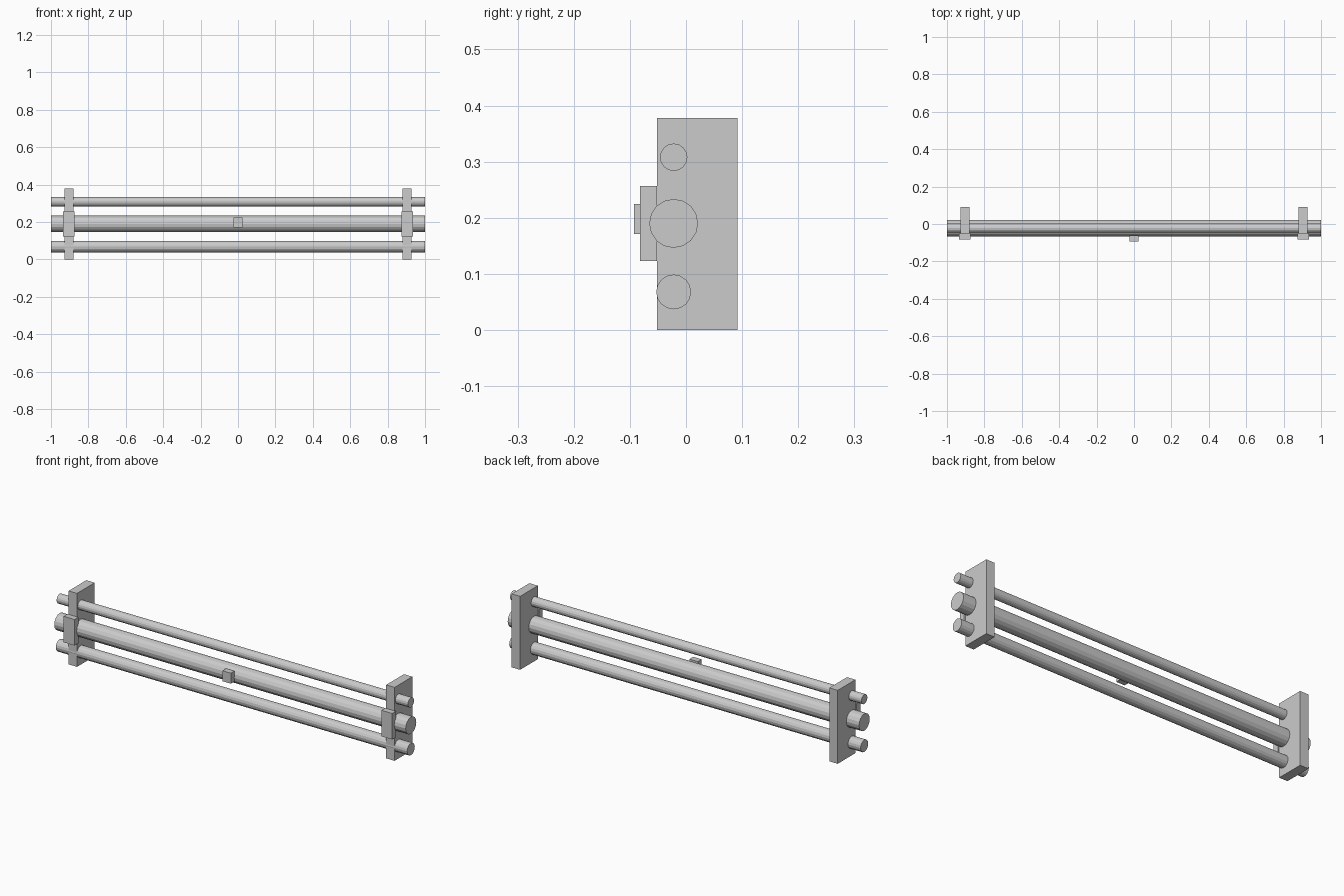
import bpy, math

if "Cube" in bpy.data.objects:
    bpy.data.objects.remove(bpy.data.objects["Cube"])


def box(name, x, y, z):
    """Box from (min, max) ranges on each axis."""
    bpy.ops.mesh.primitive_cube_add(size=1, location=[(a + b) / 2 for a, b in (x, y, z)])
    o = bpy.context.object
    o.name = name
    o.scale = [b - a for a, b in (x, y, z)]
    bpy.ops.object.transform_apply(location=False, rotation=False, scale=True)


def pipe(name, z, r, sides):
    """Full-length horizontal pipe along x."""
    bpy.ops.mesh.primitive_cylinder_add(vertices=sides, radius=r, depth=2,
                                        location=(0, -0.022, z),
                                        rotation=(0, math.pi / 2, 0))
    bpy.context.object.name = name


# Three parallel pipes
pipe("upper_pipe", 0.308, 0.0245, 16)
pipe("main_pipe", 0.190, 0.0435, 16)
pipe("lower_pipe", 0.068, 0.031, 16)

# Wall brackets and front clamps at both ends
for side, cx in (("left", -0.904), ("right", 0.904)):
    box(side + "_bracket", (cx - 0.024, cx + 0.024), (-0.052, 0.092), (0, 0.378))
    box(side + "_clamp", (cx - 0.031, cx + 0.031), (-0.082, -0.052), (0.123, 0.257))

# Small block on the front of the main pipe
box("valve_block", (-0.024, 0.024), (-0.093, -0.062), (0.171, 0.225))
